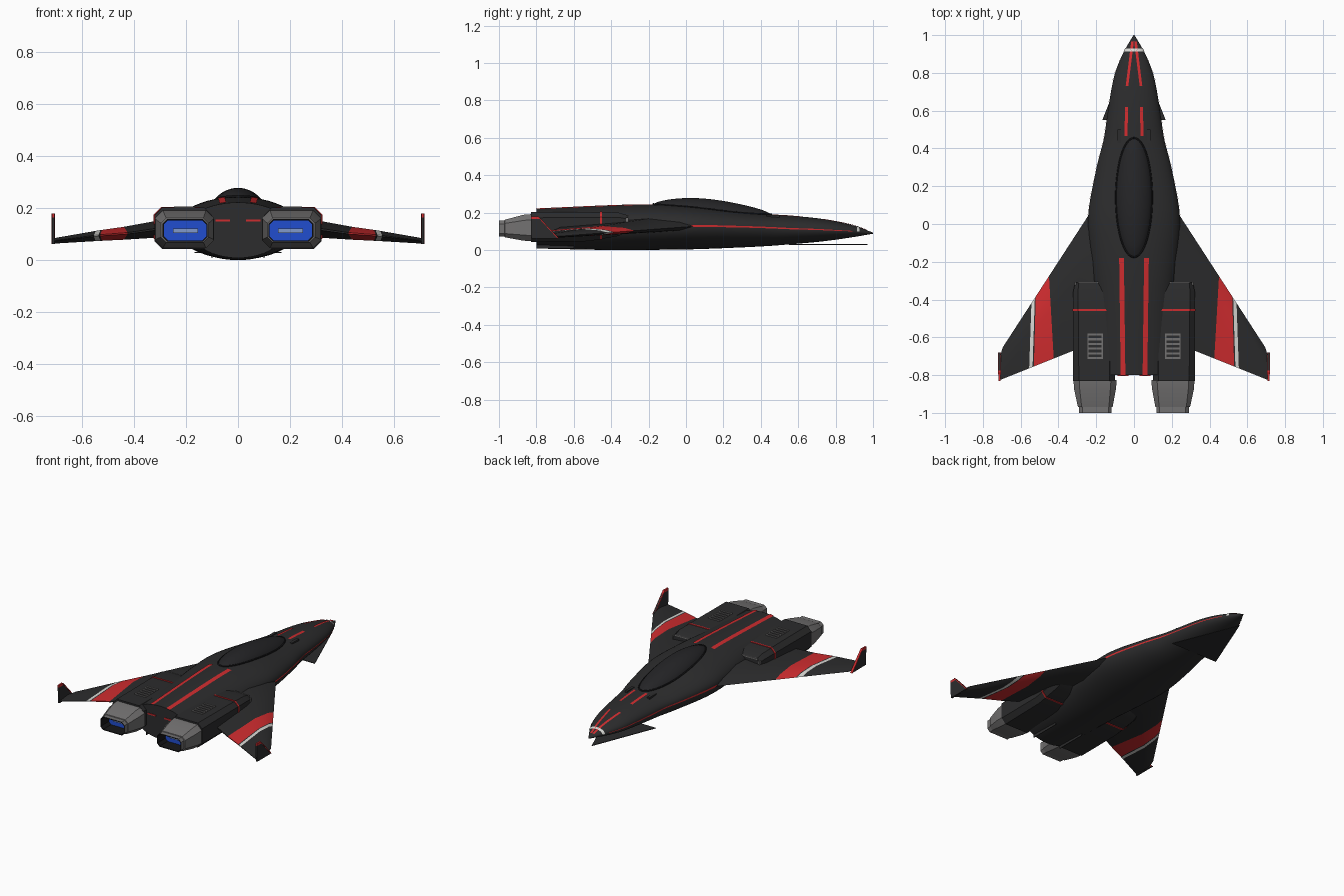
import bpy, bmesh, math
from mathutils import Vector

cube = bpy.data.objects.get("Cube")
if cube:
    bpy.data.objects.remove(cube, do_unlink=True)


def material(name, r, g, b):
    m = bpy.data.materials.new(name)
    m.use_nodes = True
    m.diffuse_color = (r, g, b, 1)
    m.node_tree.nodes["Principled BSDF"].inputs["Base Color"].default_value = (r, g, b, 1)
    return m


HULL = material("charcoal hull", .025, .025, .026)
GLASS = material("dark canopy", .018, .018, .02)
BLACK = material("black trim", .008, .008, .009)
RED = material("red stripe", .62, .025, .028)
WHITE = material("white stripe", .68, .68, .65)
GREY = material("nozzle grey", .17, .165, .165)
BLUE = material("engine blue", .015, .075, .62)
PALE = material("pale blue", .22, .32, .6)


def finish(name, bm, mats, mirror, is_open=False):
    """Turn a bmesh into a smooth-by-angle object, mirrored in x when paired."""
    bmesh.ops.recalc_face_normals(bm, faces=bm.faces)
    if is_open:
        out = sum(f.normal.dot(f.calc_center_median() * Vector((1, 0, 1)) - Vector((0, 0, .1)))
                  for f in bm.faces)
        if out < 0:
            bmesh.ops.reverse_faces(bm, faces=bm.faces)
    mesh = bpy.data.meshes.new(name)
    bm.to_mesh(mesh)
    bm.free()
    obj = bpy.data.objects.new(name, mesh)
    bpy.context.collection.objects.link(obj)
    for m in mats:
        mesh.materials.append(m)
    bpy.ops.object.select_all(action='DESELECT')
    obj.select_set(True)
    bpy.context.view_layer.objects.active = obj
    bpy.ops.object.shade_smooth_by_angle(angle=math.radians(32))
    if mirror:
        obj.modifiers.new("mirror", 'MIRROR').use_mirror_merge = False
    return obj


def loft(name, rings, mats, index=None, cap=0, mirror=True):
    """Skin closed rings; index gives the material of each span."""
    bm = bmesh.new()
    loops = [[bm.verts.new(p) for p in ring] for ring in rings]
    n = len(loops[0])
    for s, (a, b) in enumerate(zip(loops, loops[1:])):
        for i in range(n):
            f = bm.faces.new((a[i], a[(i + 1) % n], b[(i + 1) % n], b[i]))
            f.material_index = index[s] if index else 0
    bm.faces.new(loops[0])
    bm.faces.new(loops[-1]).material_index = cap
    return finish(name, bm, mats, mirror)


def patch(name, func, nu, nv, mat, mirror=True):
    """Open surface sheet from func(u, v) with u, v in 0..1."""
    bm = bmesh.new()
    g = [[bm.verts.new(func(i / nu, j / nv)) for j in range(nv + 1)] for i in range(nu + 1)]
    for i in range(nu):
        for j in range(nv):
            bm.faces.new((g[i][j], g[i + 1][j], g[i + 1][j + 1], g[i][j + 1]))
    bmesh.ops.remove_doubles(bm, verts=bm.verts, dist=1e-5)
    return finish(name, bm, [mat], mirror, True)


def boxes(name, spans, mat, mirror=True):
    bm = bmesh.new()
    for x0, x1, y0, y1, z0, z1 in spans:
        for v in bmesh.ops.create_cube(bm, size=1)["verts"]:
            v.co = ((x0 + x1) / 2 + v.co.x * (x1 - x0), (y0 + y1) / 2 + v.co.y * (y1 - y0),
                    (z0 + z1) / 2 + v.co.z * (z1 - z0))
    return finish(name, bm, [mat], mirror)


def octagon(x0, x1, z0, z1, c, y):
    return [(x0 + c, y, z0), (x1 - c, y, z0), (x1, y, z0 + c), (x1, y, z1 - c),
            (x1 - c, y, z1), (x0 + c, y, z1), (x0, y, z1 - c), (x0, y, z0 + c)]


# Fuselage stations: y, half width, chine height, top, bottom
STATIONS = [(1, .003, .09, .093, .087), (.9, .06, .1, .13, .07), (.8, .1, .105, .153, .055),
            (.7, .122, .11, .17, .043), (.55, .145, .115, .184, .03), (.45, .16, .12, .19, .022),
            (.3, .198, .125, .205, .014), (.04, .243, .13, .235, .004),
            (-.18, .232, .13, .244, .001), (-.4, .208, .13, .24, 0), (-.8, .19, .13, .222, .008)]


def section(y):
    """Smoothly interpolated fuselage station at y."""
    s = STATIONS
    k = next((i for i in range(len(s) - 1) if y >= s[i + 1][0]), len(s) - 2)
    t = (s[k][0] - y) / (s[k][0] - s[k + 1][0])

    def slope(i, c):
        a, b = s[max(i - 1, 0)], s[min(i + 1, len(s) - 1)]
        return (b[c] - a[c]) / (b[0] - a[0]) * (s[k + 1][0] - s[k][0])
    h = t * t * (3 - 2 * t)
    return [s[k][c] * (1 - h) + s[k + 1][c] * h + slope(k, c) * t * (1 - t) ** 2
            - slope(k + 1, c) * t * t * (1 - t) for c in range(1, 5)]


def hull_point(y, a, off=0):
    w, zc, top, bot = section(y)
    h = top - zc if math.sin(a) > 0 else zc - bot
    return ((w + off) * math.cos(a), y, zc + (h + off) * math.sin(a))


def hull_top(x, y):
    w, zc, top, _ = section(y)
    return zc + (top - zc) * math.sqrt(max(0, 1 - (x / w) ** 2))


loft("fuselage", [[hull_point(1 - 1.8 * i / 60, math.tau * j / 48) for j in range(48)]
                  for i in range(61)], [HULL], mirror=False)


# Painted stripes that follow the hull
def stripe(name, y0, x0, y1, x1, width):
    def f(u, v):
        y = y0 + (y1 - y0) * u
        x = x0 + (x1 - x0) * u + (v - .5) * width
        return x, y, hull_top(x, y) + .003
    patch(name, f, 24, 2, RED)


stripe("rear_stripe", -.18, .066, -.802, .058, .025)
stripe("front_stripe", .62, .04, .465, .042, .016)
stripe("nose_stripe", .965, .008, .73, .037, .014)
patch("nose_band", lambda u, v: hull_point(.928 - .015 * u, math.pi * v, .003), 2, 24, WHITE, False)
patch("chine_line", lambda u, v: hull_point(.89 - .86 * u, .09 * (v - .5), .003), 40, 2, RED)
boxes("tail_mark", [(.03, .087, -.804, -.798, .148, .157)], RED)


# Canopy bubble with a rim
def canopy_point(r, a, height):
    x, y = .095 * r * math.cos(a), .14 + .315 * r * math.sin(a)
    return x, y, hull_top(x, y) + height * max(0, 1 - r * r) ** .7 + .002


patch("canopy", lambda u, v: canopy_point(u, math.tau * v, .044), 12, 48, GLASS, False)
rim = bpy.data.curves.new("canopy_rim", 'CURVE')
rim.dimensions, rim.bevel_depth, rim.bevel_resolution = '3D', .005, 1
line = rim.splines.new('POLY')
line.points.add(63)
line.use_cyclic_u = True
for i, p in enumerate(line.points):
    p.co = (*canopy_point(1, math.tau * i / 64, 0), 1)
rim.materials.append(BLACK)
bpy.context.collection.objects.link(bpy.data.objects.new("canopy_rim", rim))
boxes("canopy_latch", [(.07, .088, .43, .5, .16, .187)], HULL)

# Chin plate below the nose
loft("chin_plate", [[(0, .97, z), (-.168, .55, z), (.168, .55, z)] for z in (.027, .031)],
     [HULL], mirror=False)


# Wings: each rib runs from (front x, front y) to (rear x, rear y)
def rib(xf, xr):
    yf, yr = .04 - 1.54 * (xf - .245), -.67 - .4 * (xr - .32)
    if xf > .7:
        yf = -.72
    t = (xf - .32) / .38
    zc, th = .118 - .043 * t, .032 - .021 * t
    prof = [(0, 0), (.12, .6), (.4, 1), (1, .12), (1, -.12), (.4, -1), (.12, -.6)]
    return [(xf + (xr - xf) * u, yf + (yr - yf) * u, zc + th * h) for u, h in prof]


loft("wing", [rib(*p) for p in ((.19, .19), (.32, .32), (.45, .425), (.52, .53), (.525, .537),
                                (.543, .555), (.695, .695), (.715, .715))],
     [HULL, RED, WHITE], [0, 0, 1, 0, 2, 0, 0])

# Winglets with red leading edge and cap
FIN = [(.062, -.68, -.825), (.1, -.715, -.828), (.165, -.775, -.83), (.18, -.79, -.83)]


def fin(x0, x1, length=None):
    return [[(x0, a, z), (x1, a, z), (x1, a - length if length else b, z),
             (x0, a - length if length else b, z)] for z, a, b in FIN]


loft("winglet", fin(.707, .717), [HULL, RED], [0, 0, 1], 1)
loft("winglet_edge", fin(.705, .719, .007), [RED])

# Engine nacelles, with a red band, intake lip and roof vent
loft("nacelle", [octagon(.13, .312, .1, .185, .02, -.31), octagon(.11, .322, .075, .2, .025, -.36),
                 octagon(.1, .322, .047, .202, .028, -.52), octagon(.1, .322, .043, .202, .03, -.83)],
     [HULL])
loft("nacelle_band", [octagon(.1, .325, .055, .205, .029, y) for y in (-.45, -.46)], [RED])
boxes("intake_lip", [(.16, .3, -.313, -.307, .179, .187), (.308, .314, -.322, -.308, .13, .175)], GREY)
boxes("vent", [(x, x + .006, -.715, -.58, .2, .206) for x in (.165, .24)] +
      [(.165, .246, y, y + .011, .2, .206) for y in [-.715 + .0248 * i for i in range(6)]], GREY)

# Nozzles: tapered shroud, lip, dark throat and glowing back wall
loft("nozzle", [octagon(.092, .32, .047, .192, .03, -.825), octagon(.095, .318, .05, .188, .03, -.87),
                octagon(.113, .297, .068, .162, .02, -.968), octagon(.118, .29, .071, .158, .018, -.97),
                octagon(.118, .29, .071, .158, .018, -1), octagon(.122, .286, .076, .153, .016, -1),
                octagon(.122, .286, .076, .153, .016, -.92)],
     [GREY, BLACK, BLUE], [0, 0, 0, 0, 1, 1], 2)
boxes("nozzle_core", [(.155, .25, -.927, -.918, .105, .122)], PALE)

# Ventral strakes
boxes("ventral_strake", [(.098, .102, -.8, -.6, .008, .06)], HULL)
